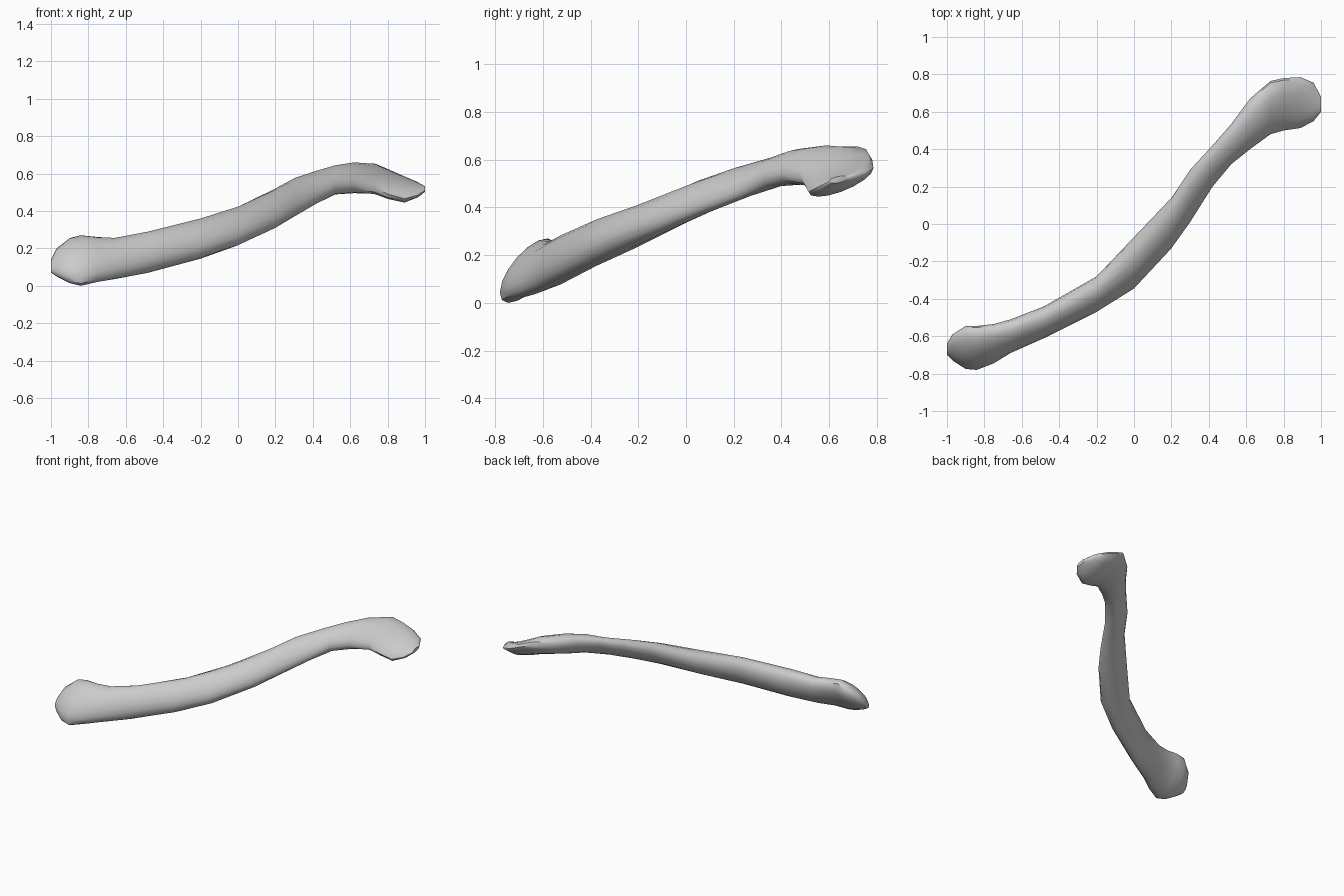
import bpy, bmesh
from math import sin, cos, asin, pi

cube = bpy.data.objects.get("Cube")
if cube:
    bpy.data.objects.remove(cube)

mat = bpy.data.materials.new("bone grey")
mat.use_nodes = True
grey = (0.6, 0.6, 0.6, 1)
mat.diffuse_color = grey
mat.node_tree.nodes["Principled BSDF"].inputs["Base Color"].default_value = grey

# Slices along the shaft: x, y range, z range, lean of the oval
SLICES = [
    (-1.0, -.70, -.64, .07, .14, .6),
    (-.97, -.73, -.59, .05, .20, .65),
    (-.90, -.775, -.545, .015, .255, .68),
    (-.84, -.78, -.545, 0, .27, .68),
    (-.75, -.745, -.535, .02, .262, .6),
    (-.66, -.69, -.51, .035, .257, .5),
    (-.48, -.61, -.44, .07, .29, .36),
    (-.20, -.47, -.28, .145, .36, .43),
    (0, -.345, -.07, .215, .425, .54),
    (.2, -.13, .14, .31, .52, .68),
    (.3, .01, .29, .37, .575, .74),
    (.42, .20, .42, .44, .615, .72),
    (.52, .32, .535, .488, .645, .5),
    (.62, .40, .67, .495, .66, .45),
    (.73, .48, .765, .49, .655, .6),
    (.80, .50, .78, .465, .625, .68),
    (.89, .513, .785, .445, .585, .7),
    (.96, .55, .755, .472, .555, .7),
    (1.0, .60, .68, .502, .532, .5),
]
SIDES = 16


def oval(bm, x, y0, y1, z0, z1, lean):
    """One leaning oval ring that fills the given ranges."""
    ring = []
    for i in range(SIDES):
        a = 2 * pi * i / SIDES
        y = (y0 + y1) / 2 + (y1 - y0) / 2 * cos(a)
        z = (z0 + z1) / 2 + (z1 - z0) / 2 * sin(a + asin(lean))
        ring.append(bm.verts.new((x, y, z)))
    return ring


# Loft the rings and close both ends
bm = bmesh.new()
rings = [oval(bm, *s) for s in SLICES]
for a, b in zip(rings, rings[1:]):
    for i in range(SIDES):
        j = (i + 1) % SIDES
        bm.faces.new((a[i], a[j], b[j], b[i]))
bm.faces.new(rings[0])
bm.faces.new(rings[-1])
bmesh.ops.recalc_face_normals(bm, faces=bm.faces)
mesh = bpy.data.meshes.new("collar_bone")
bm.to_mesh(mesh)
bm.free()
bone = bpy.data.objects.new("collar_bone", mesh)
bpy.context.collection.objects.link(bone)
mesh.materials.append(mat)

# Smooth shading with the sharp rims kept
bpy.context.view_layer.objects.active = bone
bone.select_set(True)
bpy.ops.object.shade_smooth_by_angle(angle=0.7)
